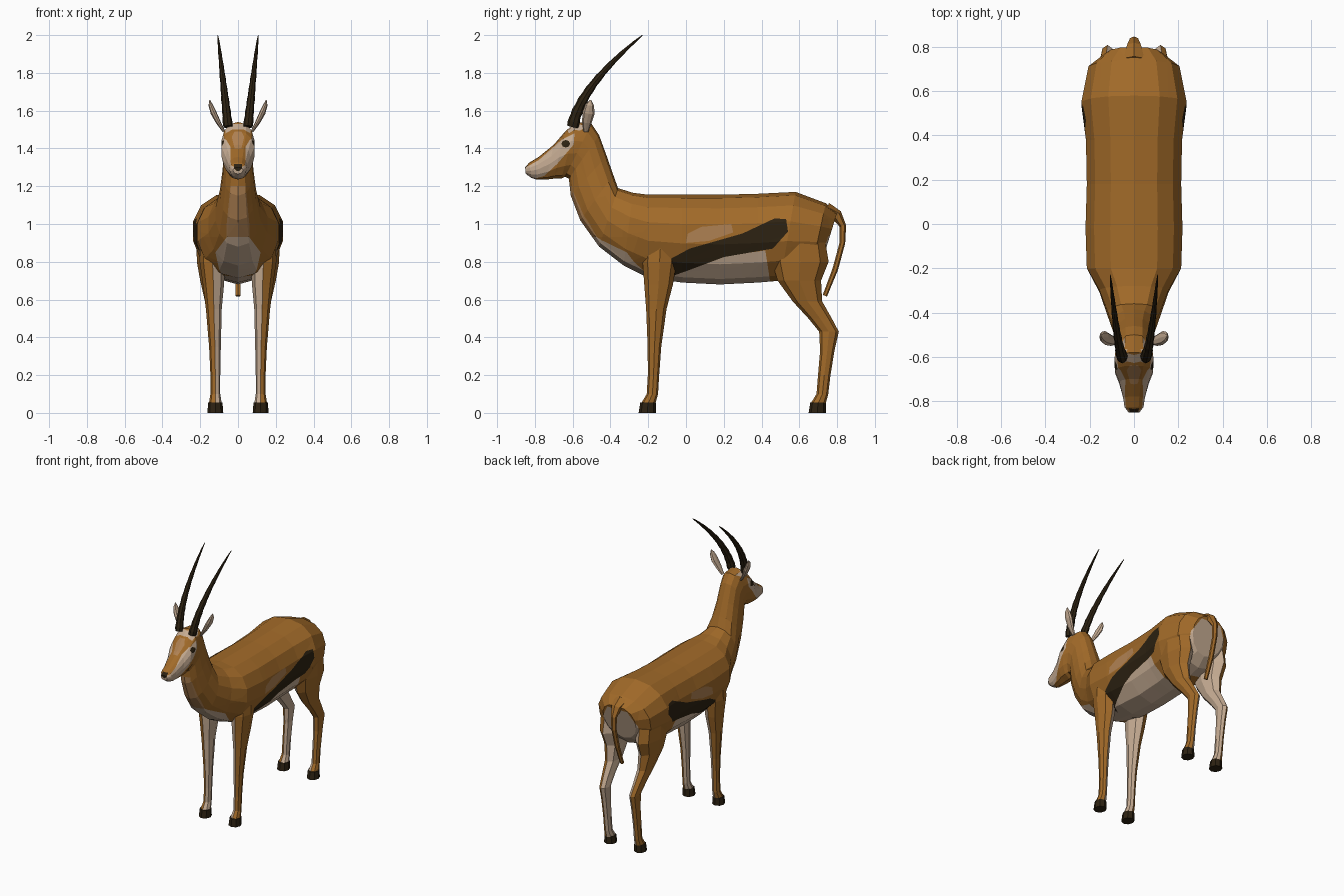
import bpy, bmesh, math
from mathutils import Vector

if "Cube" in bpy.data.objects:
    bpy.data.objects.remove(bpy.data.objects["Cube"])

COLOURS = {
    "coat_brown": (0.36, 0.145, 0.022),
    "pale_cream": (0.56, 0.41, 0.29),
    "light_tan": (0.43, 0.22, 0.085),
    "dark_stripe": (0.026, 0.016, 0.006),
}
MATS = []
for mat_name, rgb in COLOURS.items():
    m = bpy.data.materials.new(mat_name)
    m.diffuse_color = (*rgb, 1)
    m.use_nodes = True
    m.node_tree.nodes["Principled BSDF"].inputs["Base Color"].default_value = m.diffuse_color
    MATS.append(m)
BROWN, PALE, TAN, DARK = range(4)


def loft(rings):
    """Closed skin through rings of points."""
    bm = bmesh.new()
    vr = [[bm.verts.new(p) for p in r] for r in rings]
    n = len(vr[0])
    for a, b in zip(vr, vr[1:]):
        for i in range(n):
            j = (i + 1) % n
            bm.faces.new((a[i], a[j], b[j], b[i]))
    bm.faces.new(vr[0])
    bm.faces.new(vr[-1])
    bmesh.ops.recalc_face_normals(bm, faces=bm.faces)
    return bm


def finish(bm, name, mat=None):
    if mat is not None:
        for f in bm.faces:
            f.material_index = mat
    me = bpy.data.meshes.new(name)
    bm.to_mesh(me)
    bm.free()
    for m in MATS:
        me.materials.append(m)
    ob = bpy.data.objects.new(name, me)
    bpy.context.collection.objects.link(ob)
    return ob


def flat_ring(x, y, z, rx, ry, n=8):
    return [(x + rx * math.cos(2 * math.pi * i / n),
             y + ry * math.sin(2 * math.pi * i / n), z) for i in range(n)]


def tube(points, radii, n=6, flat=1.0):
    """Rings square to a path; flat scales the across-path thickness."""
    pts = [Vector(p) for p in points]
    rings = []
    for k, p in enumerate(pts):
        t = (pts[min(k + 1, len(pts) - 1)] - pts[max(k - 1, 0)]).normalized()
        u = t.cross(Vector((1, 0, 0))).normalized()
        v = t.cross(u)
        rings.append([p + radii[k] * (u * math.cos(2 * math.pi * i / n)
                      + v * flat * math.sin(2 * math.pi * i / n)) for i in range(n)])
    return loft(rings)


def inside(a, b, poly):
    hit = False
    for (a1, b1), (a2, b2) in zip(poly, poly[1:] + poly[:1]):
        if (b1 > b) != (b2 > b) and a < (a2 - a1) * (b - b1) / (b2 - b1) + a1:
            hit = not hit
    return hit


def paint(bm, poly, axes, mat, region):
    """Cut a polygon outline into the skin and colour the faces within it."""
    i, j = axes
    for p, q in zip(poly, poly[1:] + poly[:1]):
        co, no = Vector((0, 0, 0)), Vector((0, 0, 0))
        co[i], co[j] = p
        no[i], no[j] = q[1] - p[1], p[0] - q[0]
        faces = [f for f in bm.faces if region(f.calc_center_median(), f.normal)]
        edges = {e for f in faces for e in f.edges}
        verts = {v for f in faces for v in f.verts}
        bmesh.ops.bisect_plane(bm, geom=faces + list(edges) + list(verts),
                               plane_co=co, plane_no=no.normalized(), dist=1e-5)
    bm.normal_update()
    for f in bm.faces:
        c = f.calc_center_median()
        if region(c, f.normal) and inside(c[i], c[j], poly):
            f.material_index = mat


def both(half):
    """Mirror a half outline across x = 0."""
    return half + [(-x, z) for x, z in reversed(half)]


# Body, neck and head in one skin: top y, z, bottom y, z, half width
SECTIONS = [
    (.80, 1.06, .72, .80, .13), (.74, 1.11, .66, .74, .21),
    (.58, 1.17, .50, .70, .243), (.38, 1.16, .38, .69, .222),
    (.18, 1.155, .18, .68, .218), (-.02, 1.155, -.02, .69, .224),
    (-.20, 1.155, -.20, .715, .218), (-.28, 1.165, -.33, .78, .16),
    (-.36, 1.19, -.46, .88, .122), (-.385, 1.26, -.56, 1.02, .098),
    (-.42, 1.36, -.61, 1.15, .083), (-.46, 1.47, -.62, 1.24, .078),
    (-.50, 1.53, -.64, 1.25, .082), (-.58, 1.54, -.66, 1.24, .09),
    (-.64, 1.49, -.70, 1.24, .088), (-.70, 1.42, -.74, 1.235, .068),
    (-.78, 1.355, -.79, 1.235, .05), (-.83, 1.325, -.82, 1.245, .044),
    (-.852, 1.30, -.848, 1.265, .026),
]
rings = []
for ty, tz, by, bz, hw in SECTIONS:
    ring = []
    for k in range(14):
        a = 2 * math.pi * k / 14
        s, c = math.sin(a), math.cos(a)
        h = 0.5 + 0.5 * c + 0.06 * s * s
        x = hw * math.copysign(abs(s) ** 0.88, s) if k % 7 else 0
        ring.append((x, by + (ty - by) * h, bz + (tz - bz) * h))
    rings.append(ring)
body = loft(rings)

flank = lambda c, n: -.26 < c.y < .62 and c.z < 1.1 and abs(n.y) < .8
chest = lambda c, n: -.66 < c.y < -.2 and n.y < -.1 and c.z < 1.22
rump = lambda c, n: c.y > .6 and n.y > .2
head = lambda c, n: c.y < -.54 and c.z > 1.2
brow = lambda c, n: c.y < -.55 and c.z > 1.28 and n.z > .2
# Belly, flank stripe and lighter flank patch
paint(body, [(-.24, .6), (-.22, .72), (-.08, .735), (.2, .83), (.42, .86), (.46, .6)],
      (1, 2), PALE, flank)
paint(body, [(-.11, .80), (.02, .87), (.30, .95), (.47, 1.03), (.53, 1.025),
             (.54, .96), (.46, .87), (.20, .825), (0, .75), (-.10, .715)],
      (1, 2), DARK, flank)
paint(body, [(0, .90), (.01, .95), (.08, .985), (.24, 1.0), (.25, .955), (.12, .91)],
      (1, 2), TAN, flank)
# Chest bib and rump patch
paint(body, both([(.04, 1.2), (.06, 1.0), (.06, .93)]), (0, 2), TAN, chest)
paint(body, both([(.06, .93), (.12, .85), (.10, .76), (.05, .66)]), (0, 2), PALE, chest)
paint(body, both([(.08, 1.03), (.14, .93), (.13, .80), (.06, .68)]), (0, 2), PALE, rump)
# Cheeks, forehead, eyes and nose
paint(body, [(-.87, 1.25), (-.87, 1.29), (-.83, 1.31), (-.78, 1.338), (-.66, 1.445),
             (-.59, 1.48), (-.595, 1.42), (-.68, 1.32), (-.75, 1.255), (-.80, 1.24)],
      (1, 2), PALE, head)
paint(body, both([(.03, 1.53), (.075, 1.535), (.065, 1.48), (.03, 1.50)]), (0, 2), PALE, brow)
paint(body, both([(.018, 1.49), (.033, 1.46), (.018, 1.40)]), (0, 2), TAN, brow)
paint(body, [(-.637 + .023 * math.cos(k * math.pi / 4), 1.425 + .02 * math.sin(k * math.pi / 4))
             for k in range(8)], (1, 2), DARK, lambda c, n: head(c, n) and abs(n.x) > .4)
paint(body, both([(.022, 1.318), (.02, 1.295), (.006, 1.28)]), (0, 2), DARK,
      lambda c, n: c.y < -.825 and n.y < -.2)
finish(body, "body_neck_and_head")

# Legs: x, y, z, half width, half depth
FRONT = [(.13, -.13, .98, .07, .08), (.135, -.14, .80, .068, .09), (.13, -.145, .68, .056, .076),
         (.128, -.157, .55, .042, .054), (.122, -.167, .35, .031, .036),
         (.12, -.172, .20, .026, .030), (.12, -.178, .10, .026, .030), (.12, -.20, .05, .034, .038)]
HIND = [(.14, .60, .95, .08, .13), (.143, .605, .80, .075, .15), (.138, .60, .70, .062, .115),
        (.13, .643, .59, .045, .078), (.125, .71, .50, .035, .062), (.12, .757, .43, .031, .052),
        (.12, .748, .33, .027, .038), (.12, .732, .20, .025, .033),
        (.12, .722, .10, .026, .031), (.12, .70, .05, .034, .040)]

for side, label in ((1, "right"), (-1, "left")):
    for part, rows, hoof_y in (("front", FRONT, -.205), ("hind", HIND, .695)):
        leg = loft([flat_ring(side * x, y, z, rx, ry) for x, y, z, rx, ry in rows])
        for f in leg.faces:
            f.material_index = PALE if f.normal.x * side < -.25 else BROWN
        finish(leg, f"{part}_leg_{label}")
        # Hooves
        hoof = loft([flat_ring(side * .12, hoof_y, 0, .042, .046),
                     flat_ring(side * .12, hoof_y + .004, .055, .038, .041)])
        finish(hoof, f"{part}_hoof_{label}", DARK)

    # Ridged horns sweeping back
    pts, rad = [], []
    for k in range(17):
        t = k / 16
        a, b, c = (1 - t) ** 2, 2 * t * (1 - t), t * t
        pts.append((side * (.053 * a + .075 * b + .107 * c),
                    -.60 * a - .56 * b - .23 * c, 1.515 * a + 1.73 * b + 2.0 * c))
        rad.append(.030 * (1 - t) ** .7 * (1.06 if k % 2 else .94) + .002)
    finish(tube(pts, rad, 8, .8), f"horn_{label}", DARK)

    # Leaf-shaped ears
    ear = tube([(side * .075, -.53, 1.49), (side * .105, -.525, 1.54), (side * .13, -.515, 1.59),
                (side * .145, -.51, 1.63), (side * .15, -.505, 1.657)],
               [.014, .026, .032, .023, .004], 8, .5)
    finish(ear, f"ear_{label}", PALE)

# Tail with a broad root
tail = tube([(0, .74, 1.07), (0, .80, 1.045), (0, .83, .99), (0, .828, .90),
             (0, .79, .76), (0, .735, .62)], [.045, .03, .018, .015, .015, .012], 6, 1.2)
finish(tail, "tail", BROWN)
